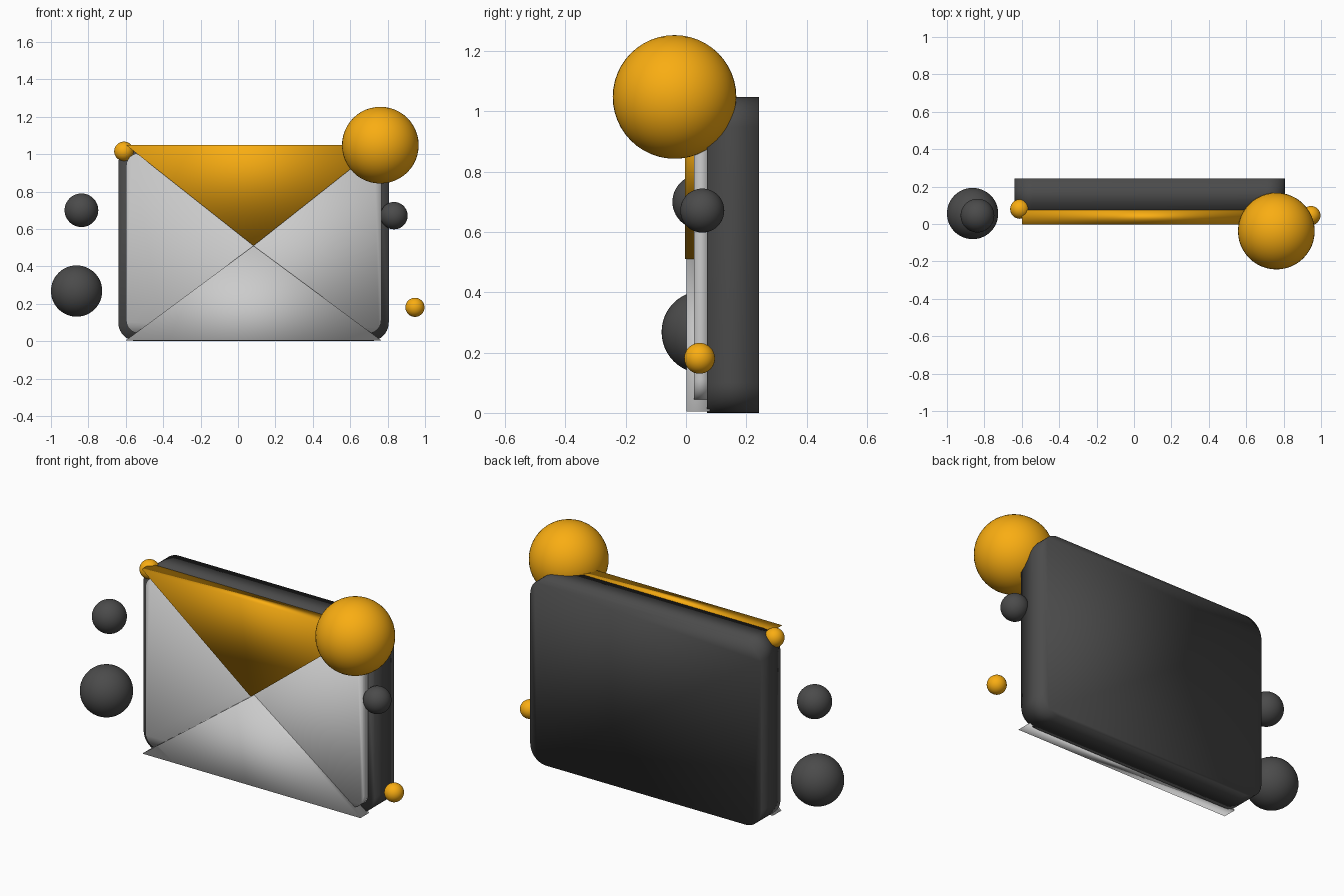
import bpy, bmesh, math

if "Cube" in bpy.data.objects:
    bpy.data.objects.remove(bpy.data.objects["Cube"])


def material(name, rgb):
    m = bpy.data.materials.new(name)
    m.diffuse_color = (*rgb, 1)
    m.use_nodes = True
    m.node_tree.nodes["Principled BSDF"].inputs["Base Color"].default_value = m.diffuse_color
    return m


ORANGE = material("orange", (0.95, 0.42, 0.006))
DARK = material("dark_grey", (0.07, 0.07, 0.07))


def rounded_rect(x0, x1, z0, z1, r, steps=10):
    """Outline of a rounded rectangle in the xz plane."""
    corners = [(x1 - r, z1 - r), (x0 + r, z1 - r), (x0 + r, z0 + r), (x1 - r, z0 + r)]
    pts = []
    for i, (cx, cz) in enumerate(corners):
        for k in range(steps + 1):
            a = math.pi / 2 * (i + k / steps)
            pts.append((cx + r * math.cos(a), cz + r * math.sin(a)))
    return pts


def prism(name, outline, y0, y1, mat=None):
    """Extrude an xz outline from y0 to y1, shaded smooth."""
    bm = bmesh.new()
    face = bm.faces.new([bm.verts.new((x, y0, z)) for x, z in outline])
    ext = bmesh.ops.extrude_face_region(bm, geom=[face], use_keep_orig=True)
    verts = [g for g in ext["geom"] if isinstance(g, bmesh.types.BMVert)]
    bmesh.ops.translate(bm, verts=verts, vec=(0, y1 - y0, 0))
    bmesh.ops.recalc_face_normals(bm, faces=bm.faces)
    me = bpy.data.meshes.new(name)
    bm.to_mesh(me)
    bm.free()
    me.shade_smooth()
    if mat:
        me.materials.append(mat)
    obj = bpy.data.objects.new(name, me)
    bpy.context.collection.objects.link(obj)


def ball(name, loc, r, mat):
    bpy.ops.mesh.primitive_uv_sphere_add(segments=48, ring_count=24, radius=r, location=loc)
    obj = bpy.context.object
    obj.name = name
    obj.data.shade_smooth()
    obj.data.materials.append(mat)


# Envelope case and the lighter inset panel
prism("envelope_back", rounded_rect(-0.64, 0.806, 0, 1.048, 0.1), 0.07, 0.242, DARK)
prism("envelope_panel", rounded_rect(-0.598, 0.766, 0.042, 1.006, 0.07), 0.026, 0.075)

# Triangular flaps meeting at the centre
L, R, MID = -0.6, 0.766, (0.083, 0.51)
prism("top_flap", [(L, 1.05), (R, 1.05), MID], -0.004, 0.076, ORANGE)
prism("bottom_flap", [(L, 0.004), (R, 0.004), MID], 0.001, 0.08)

# Notification ball and floating decoration balls
ball("notification_ball", (0.761, -0.038, 1.048), 0.205, ORANGE)
ball("corner_ball", (-0.61, 0.08, 1.015), 0.052, ORANGE)
ball("low_right_ball", (0.946, 0.045, 0.181), 0.051, ORANGE)
ball("upper_left_ball", (-0.837, 0.045, 0.70), 0.09, DARK)
ball("lower_left_ball", (-0.863, 0.056, 0.268), 0.137, DARK)
ball("right_ball", (0.834, 0.054, 0.671), 0.073, DARK)
